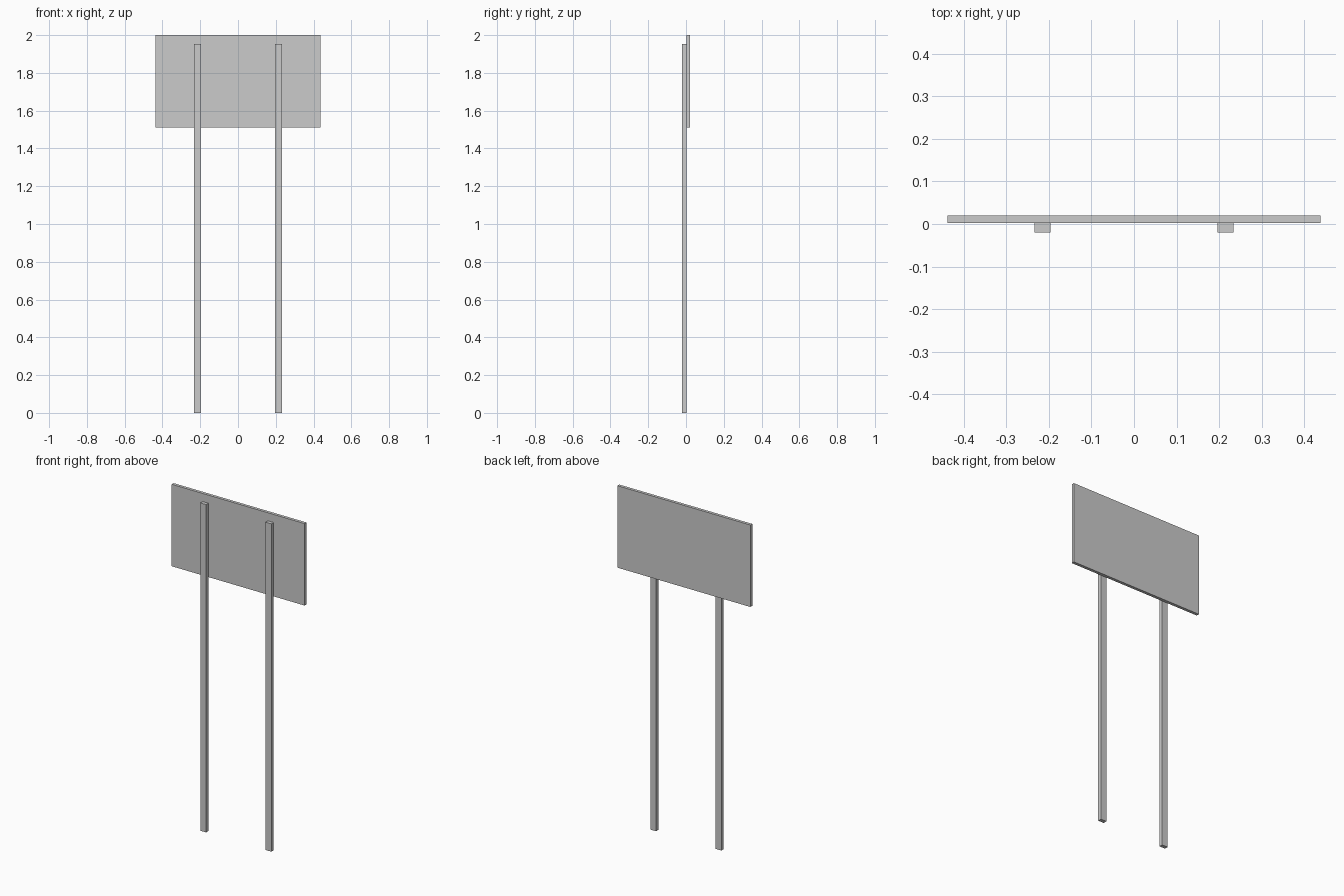
import bpy

if "Cube" in bpy.data.objects:
    bpy.data.objects.remove(bpy.data.objects["Cube"])


def box(name, x, y, z):
    """Box spanning the given (min, max) ranges."""
    verts = [(a, b, c) for a in x for b in y for c in z]
    faces = [(0, 1, 3, 2), (4, 6, 7, 5), (0, 4, 5, 1),
             (2, 3, 7, 6), (0, 2, 6, 4), (1, 5, 7, 3)]
    mesh = bpy.data.meshes.new(name)
    mesh.from_pydata(verts, [], faces)
    obj = bpy.data.objects.new(name, mesh)
    bpy.context.collection.objects.link(obj)
    return obj


# Sign board
box("sign_panel", (-0.438, 0.438), (0.002, 0.02), (1.512, 2.0))

# Two posts fixed to the front face of the board
for side, cx in (("left", -0.215), ("right", 0.215)):
    box(side + "_post", (cx - 0.019, cx + 0.019), (-0.02, 0.002), (0.0, 1.952))
